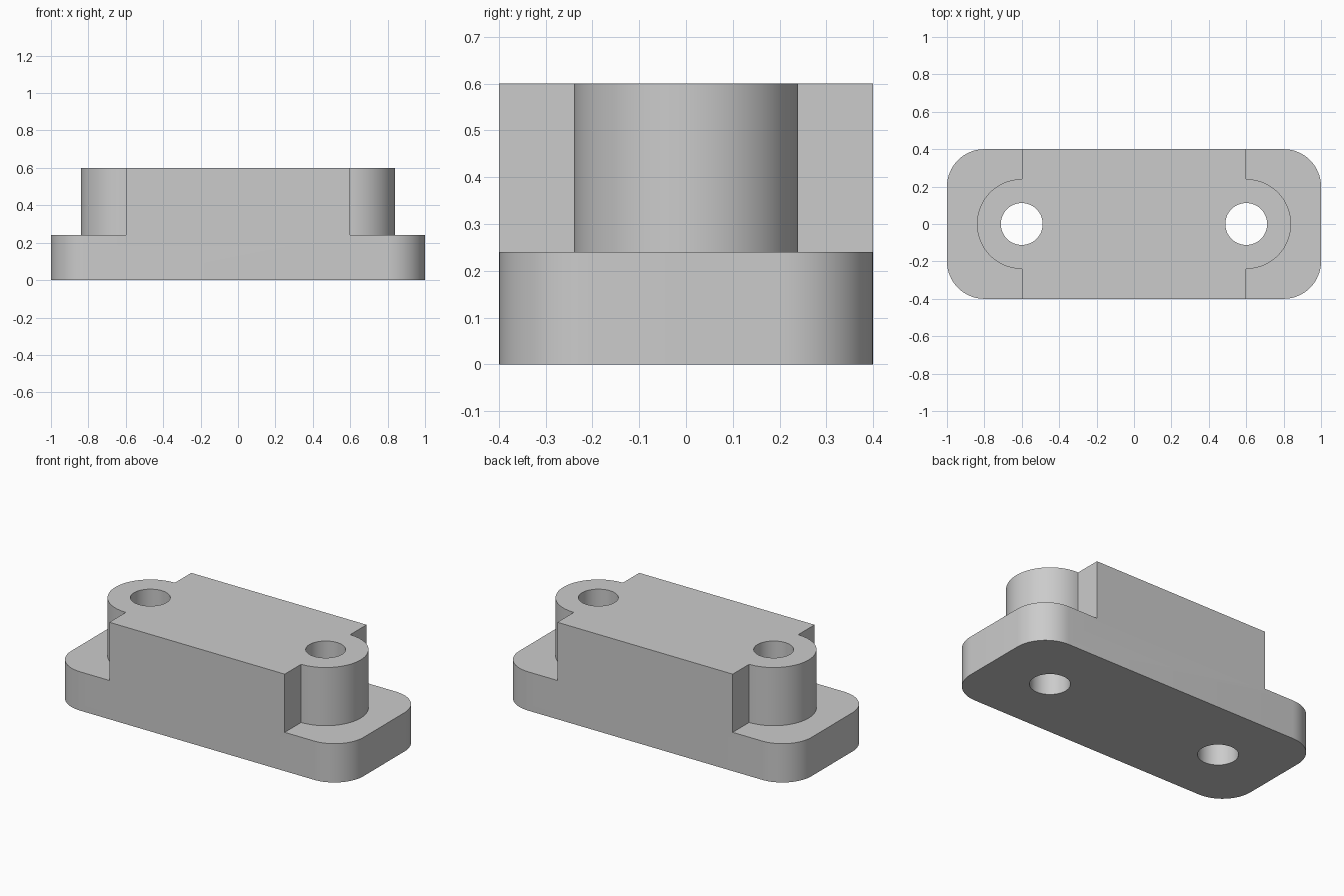
import bpy
import bmesh
from math import cos, sin, radians

default_cube = bpy.data.objects.get("Cube")
if default_cube:
    bpy.data.objects.remove(default_cube, do_unlink=True)

LENGTH, WIDTH = 2.0, 0.8
BASE_TOP, BLOCK_TOP = 0.24, 0.6
HOLE_X, HOLE_R, BOSS_R, CORNER_R = 0.6, 0.112, 0.24, 0.2

grey = bpy.data.materials.new("plain grey")
grey.use_nodes = True
grey.diffuse_color = (0.6, 0.6, 0.6, 1)
grey.node_tree.nodes["Principled BSDF"].inputs["Base Color"].default_value = (0.6, 0.6, 0.6, 1)


def arc(cx, cy, r, start, end, steps):
    """Points along an arc, angles in degrees."""
    angles = [radians(start + (end - start) * i / steps) for i in range(steps + 1)]
    return [(cx + r * cos(a), cy + r * sin(a)) for a in angles]


def prism(name, outline, bottom, top):
    """Solid with the given plan outline, counter-clockwise."""
    bm = bmesh.new()
    face = bm.faces.new([bm.verts.new((x, y, bottom)) for x, y in outline])
    extruded = bmesh.ops.extrude_face_region(bm, geom=[face])["geom"]
    for v in extruded:
        if isinstance(v, bmesh.types.BMVert):
            v.co.z = top
    bmesh.ops.recalc_face_normals(bm, faces=bm.faces)
    mesh = bpy.data.meshes.new(name)
    bm.to_mesh(mesh)
    bm.free()
    obj = bpy.data.objects.new(name, mesh)
    bpy.context.collection.objects.link(obj)
    mesh.materials.append(grey)
    return obj


def combine(target, other, operation):
    mod = target.modifiers.new(other.name, 'BOOLEAN')
    mod.operation, mod.solver, mod.object = operation, 'EXACT', other
    other.hide_render = True
    return other


# Base plate with rounded corners
cx, cy = LENGTH / 2 - CORNER_R, WIDTH / 2 - CORNER_R
plate = []
for sx, sy, start in ((1, 1, 0), (-1, 1, 90), (-1, -1, 180), (1, -1, 270)):
    plate += arc(sx * cx, sy * cy, CORNER_R, start, start + 90, 16)
bracket = prism("mounting_block", plate, 0, BASE_TOP)

# Raised block with a half-round boss at each end
half = WIDTH / 2
right_end = [(HOLE_X, -half)] + arc(HOLE_X, 0, BOSS_R, -90, 90, 36) + [(HOLE_X, half)]
outline = right_end + [(-x, -y) for x, y in right_end]
helpers = [combine(bracket, prism("raised_block", outline, BASE_TOP, BLOCK_TOP), 'UNION')]

# Through holes
for side, sx in (("left", 1), ("right", -1)):
    ring = arc(sx * HOLE_X, 0, HOLE_R, 0, 360, 48)[:-1]
    cutter = prism(side + "_hole_cutter", ring, -0.1, BLOCK_TOP + 0.1)
    helpers.append(combine(bracket, cutter, 'DIFFERENCE'))

# Bake the solid, drop the helpers, smooth the round walls
bpy.ops.object.select_all(action='DESELECT')
bpy.context.view_layer.objects.active = bracket
bracket.select_set(True)
bpy.ops.object.convert(target='MESH')
for helper in helpers:
    bpy.data.objects.remove(helper, do_unlink=True)
bpy.ops.object.shade_smooth_by_angle(angle=radians(30))
